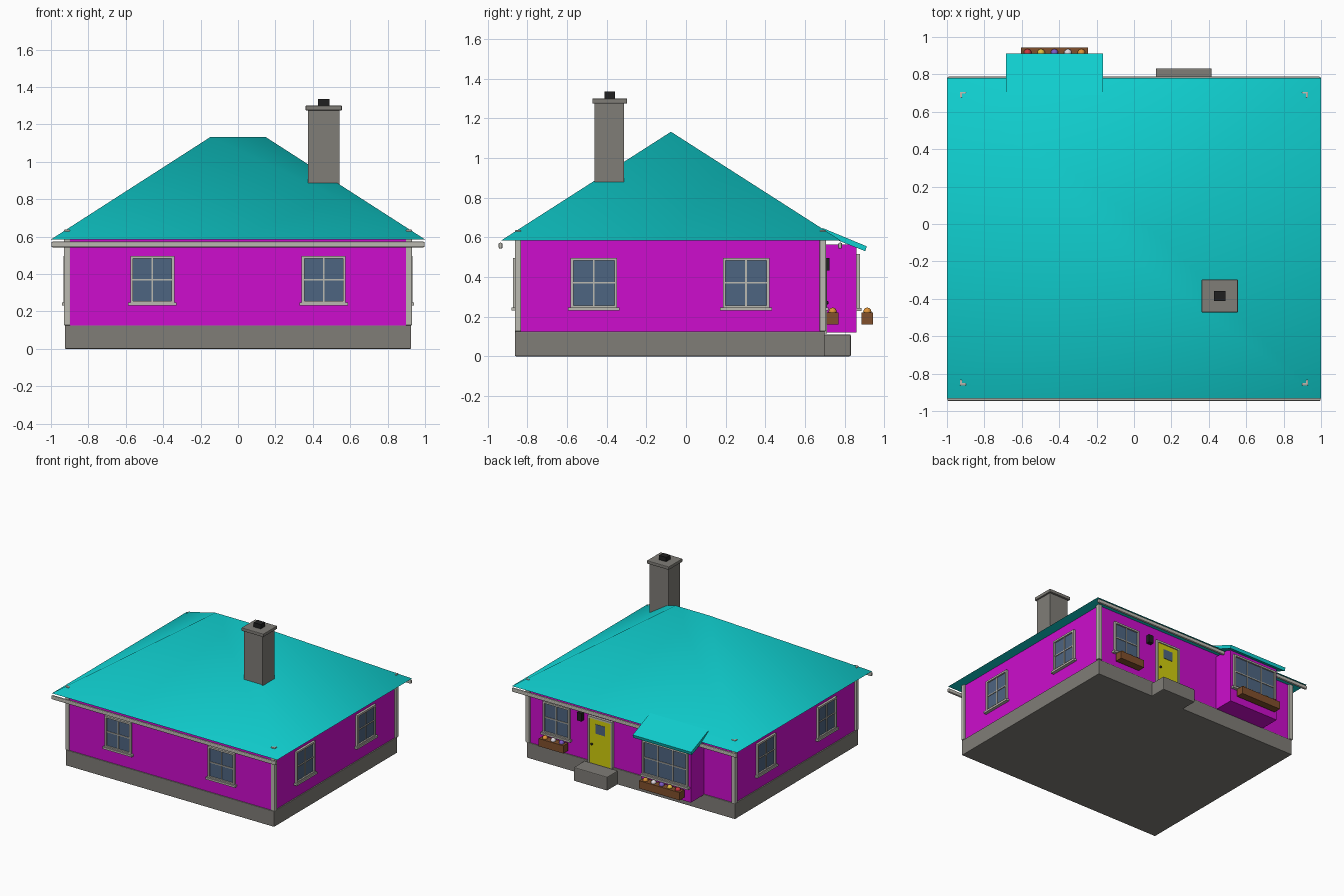
import bpy, bmesh
from math import pi, radians
from mathutils import Matrix, Vector

if "Cube" in bpy.data.objects:
    bpy.data.objects.remove(bpy.data.objects["Cube"])


def material(name, rgb):
    m = bpy.data.materials.new(name)
    m.diffuse_color = (*rgb, 1)
    m.use_nodes = True
    m.node_tree.nodes["Principled BSDF"].inputs["Base Color"].default_value = m.diffuse_color
    return m


WALL = material("magenta_wall", (0.61, 0.004, 0.61))
ROOF = material("teal_roof", (0.005, 0.62, 0.62))
STONE = material("stone", (0.215, 0.205, 0.185))
TRIM = material("trim", (0.5, 0.49, 0.44))
GLASS = material("glass", (0.076, 0.13, 0.22))
DOOR = material("yellow_door", (0.64, 0.62, 0.004))
WOOD = material("wood", (0.22, 0.08, 0.025))
DARK = material("dark_metal", (0.014, 0.014, 0.014))
PETALS = {n: material(n + "_petals", c) for n, c in {
    "red": (0.6, 0.04, 0.05), "yellow": (0.75, 0.5, 0.05), "purple": (0.2, 0.1, 0.55),
    "white": (0.75, 0.7, 0.75), "orange": (0.75, 0.3, 0.04)}.items()}


def finish(name, bm, mat, smooth=None):
    bmesh.ops.recalc_face_normals(bm, faces=bm.faces[:])
    me = bpy.data.meshes.new(name)
    bm.to_mesh(me)
    bm.free()
    me.materials.append(mat)
    ob = bpy.data.objects.new(name, me)
    bpy.context.collection.objects.link(ob)
    if smooth:
        bpy.ops.object.select_all(action='DESELECT')
        ob.select_set(True)
        bpy.context.view_layer.objects.active = ob
        bpy.ops.object.shade_smooth_by_angle(angle=radians(smooth))
    return ob


def boxes(name, spans, mat, matrix=Matrix(), bevel=0.0):
    """One object from boxes given as (x0, x1, y0, y1, z0, z1)."""
    bm = bmesh.new()
    for x0, x1, y0, y1, z0, z1 in spans:
        mid = Vector((x0 + x1, y0 + y1, z0 + z1)) / 2
        bmesh.ops.create_cube(bm, size=1, matrix=matrix @ Matrix.Translation(mid)
                              @ Matrix.Diagonal((x1 - x0, y1 - y0, z1 - z0, 1)))
    ob = finish(name, bm, mat)
    if bevel:
        mod = ob.modifiers.new("bevel", 'BEVEL')
        mod.width, mod.segments = bevel, 2
    return ob


def hull(name, points, mat, smooth=None):
    bm = bmesh.new()
    for p in points:
        bm.verts.new(p)
    bmesh.ops.convex_hull(bm, input=bm.verts[:])
    bmesh.ops.dissolve_limit(bm, angle_limit=0.01, verts=bm.verts[:], edges=bm.edges[:])
    return finish(name, bm, mat, smooth)


def window(name, x, y, turn, w=0.235, z0=0.243, z1=0.497, cols=2):
    """Framed window; local -y points out of the wall."""
    m = Matrix.Translation((x, y, 0)) @ Matrix.Rotation(turn, 4, 'Z')
    h, t, zc = w / 2, 0.014, (z0 + z1) / 2
    boxes(name + "_glass", [(-h + t, h - t, -0.006, 0.01, z0, z1 - t)], GLASS, m)
    frame = [(-h, -h + t, -0.018, 0.01, z0, z1), (h - t, h, -0.018, 0.01, z0, z1),
             (-h + t, h - t, -0.018, 0.01, z1 - t, z1),
             (-h + t, h - t, -0.018, 0.01, z0, z0 + t)]
    bars = [(-h + t, h - t, -0.012, 0.01, zc - 0.004, zc + 0.004)]
    for i in range(1, cols):
        c = -h + w * i / cols
        bars.append((c - 0.004, c + 0.004, -0.012, 0.01, z0 + t, z1 - t))
    boxes(name + "_frame", frame + bars, TRIM, m)
    boxes(name + "_sill", [(-h - 0.013, h + 0.013, -0.026, 0.01, z0 - 0.012, z0 + 0.004)], TRIM, m)


def flower_box(name, x, y0, y1, w, colours):
    boxes(name, [(x - w / 2, x + w / 2, y0, y1, 0.16, 0.222)], WOOD)
    step = w / len(colours)
    for i, c in enumerate(colours):
        bm = bmesh.new()
        p = (x - w / 2 + step * (i + 0.5), (y0 + y1) / 2, 0.225)
        bmesh.ops.create_icosphere(bm, subdivisions=2, radius=0.021, matrix=Matrix.Translation(p))
        finish(f"{name}_flower_{i + 1}", bm, PETALS[c], 60)


# Main body
boxes("foundation", [(-0.925, 0.925, -0.863, 0.70, 0, 0.125)], STONE, bevel=0.004)
boxes("walls", [(-0.915, 0.915, -0.855, 0.692, 0.12, 0.587)], WALL)
for sx, s in ((-1, "left"), (1, "right")):
    for y, e in ((-0.848, "front"), (0.691, "back")):
        x = sx * 0.914
        boxes(f"{e}_{s}_corner_post", [(x - 0.017, x + 0.017, y - 0.016, y + 0.016, 0.125, 0.637)],
              TRIM, bevel=0.005)

# Hip roof (softly shaded hips, sharp eaves) and gutters
hull("hip_roof", [(x, y, 0.585) for x in (-1, 1) for y in (-0.932, 0.78)]
     + [(-0.147, -0.076, 1.133), (0.147, -0.076, 1.133)], ROOF, 70)
for y, e in ((-0.936, "front"), (0.778, "back")):
    boxes(e + "_gutter", [(-0.998, 0.998, y - 0.01, y + 0.01, 0.543, 0.573)], TRIM, bevel=0.007)

# Chimney
boxes("chimney_stack", [(0.374, 0.543, -0.462, -0.313, 0.8, 1.278)], STONE, bevel=0.003)
boxes("chimney_cap", [(0.361, 0.556, -0.473, -0.297, 1.275, 1.301)], STONE, bevel=0.005)
boxes("chimney_pot", [(0.427, 0.49, -0.411, -0.358, 1.298, 1.336)], DARK)

# Windows on the plain walls
for i, x in enumerate((-0.458, 0.458)):
    window(f"front_window_{i + 1}", x, -0.855, 0)
for i, y in enumerate((-0.465, 0.303)):
    window(f"right_window_{i + 1}", 0.915, y, pi / 2)
    window(f"left_window_{i + 1}", -0.915, y, -pi / 2)
window("back_window", 0.66, 0.692, pi)

# Bay with its lean-to roof
boxes("bay_walls", [(-0.645, -0.205, 0.68, 0.86, 0.12, 0.565)], WALL)
window("bay_window", -0.425, 0.86, pi, w=0.40, z0=0.24, z1=0.517, cols=3)
hull("bay_roof", [(x, y, z) for x in (-0.685, -0.165) for y, z in
     ((0.69, 0.647), (0.912, 0.555), (0.905, 0.53), (0.683, 0.618))], ROOF)

# Door, step and lantern on the back
boxes("door", [(0.172, 0.362, 0.69, 0.704, 0.115, 0.475)], DOOR)
boxes("door_frame", [(0.157, 0.172, 0.69, 0.712, 0.115, 0.49), (0.362, 0.377, 0.69, 0.712, 0.115, 0.49),
                     (0.172, 0.362, 0.69, 0.712, 0.475, 0.49)], TRIM)
boxes("door_glass", [(0.225, 0.309, 0.70, 0.707, 0.36, 0.435)], GLASS)
bm = bmesh.new()
bmesh.ops.create_uvsphere(bm, u_segments=12, v_segments=8, radius=0.009,
                          matrix=Matrix.Translation((0.34, 0.711, 0.27)))
finish("door_knob", bm, DARK, 60)
boxes("door_step", [(0.117, 0.415, 0.69, 0.832, 0, 0.11)], STONE, bevel=0.006)
boxes("lantern", [(0.423, 0.462, 0.69, 0.724, 0.433, 0.497)], DARK)

# Flower boxes
flower_box("bay_flower_box", -0.425, 0.885, 0.945, 0.36, ["red", "yellow", "purple", "white", "orange"])
flower_box("window_flower_box", 0.66, 0.71, 0.77, 0.22, ["purple", "white", "orange"])
